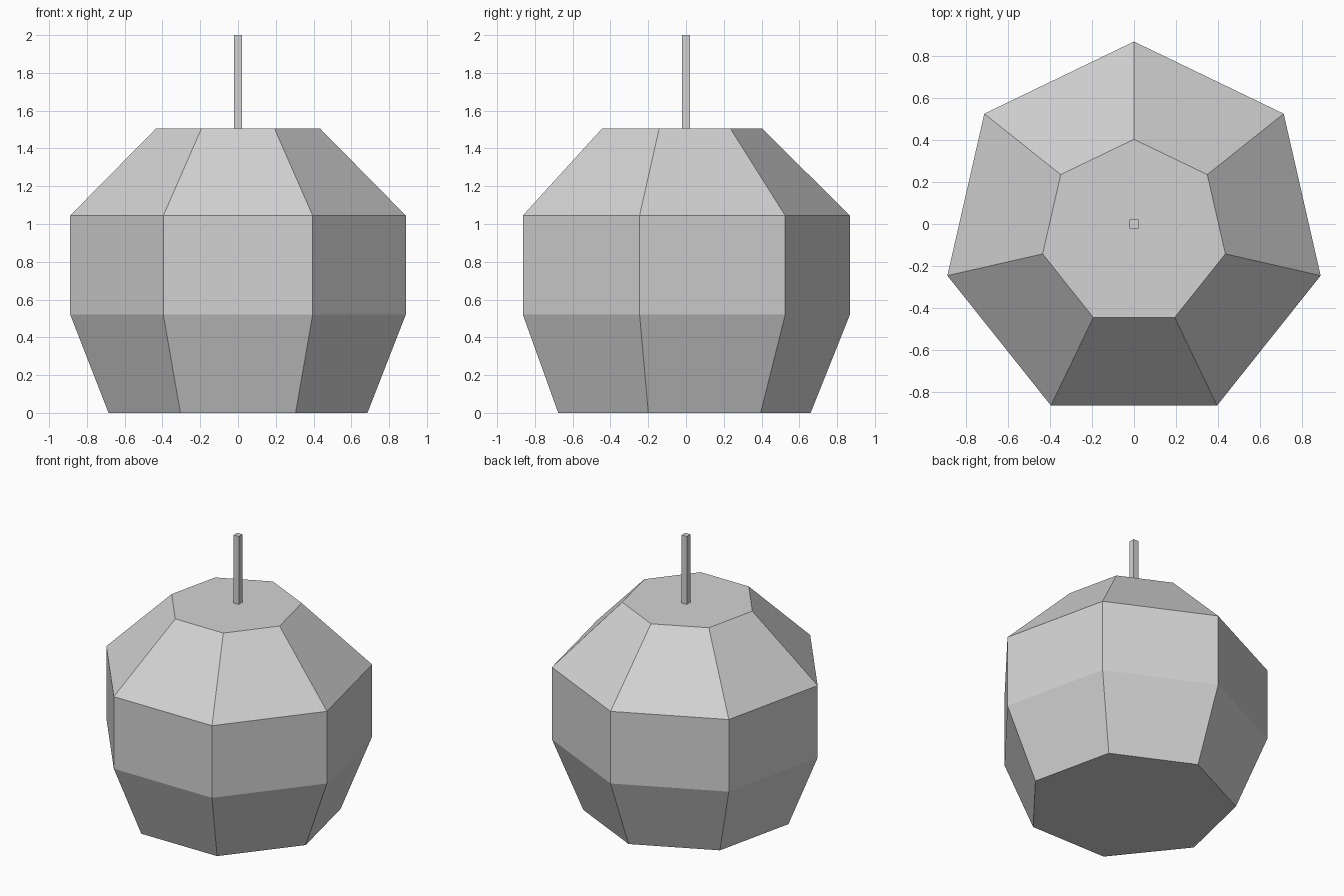
import bpy
import bmesh
from math import sin, cos, tau

default = bpy.data.objects.get("Cube")
if default:
    bpy.data.objects.remove(default, do_unlink=True)

# Single plain grey
GREY = (0.65, 0.65, 0.65, 1.0)
grey = bpy.data.materials.new("plain_grey")
grey.use_nodes = True
grey.diffuse_color = GREY
grey.node_tree.nodes["Principled BSDF"].inputs["Base Color"].default_value = GREY


def stacked_rings(name, sides, profile, turn=0.0, centre_y=0.0):
    """Closed flat-faced solid from (radius, height) rings."""
    bm = bmesh.new()
    rings = []
    for radius, z in profile:
        angles = [turn + tau * i / sides for i in range(sides)]
        rings.append([bm.verts.new((-radius * sin(a), centre_y + radius * cos(a), z))
                      for a in angles])
    for low, high in zip(rings, rings[1:]):
        for i in range(sides):
            j = (i + 1) % sides
            bm.faces.new((low[i], low[j], high[j], high[i]))
    bm.faces.new(rings[0][::-1])
    bm.faces.new(rings[-1])
    bmesh.ops.recalc_face_normals(bm, faces=bm.faces)
    mesh = bpy.data.meshes.new(name)
    bm.to_mesh(mesh)
    bm.free()
    mesh.materials.append(grey)
    obj = bpy.data.objects.new(name, mesh)
    bpy.context.collection.objects.link(obj)
    return obj


# Seven-sided fruit body with one corner pointing to the back
stacked_rings("fruit_body", 7,
              [(0.703, 0), (0.911, 0.52), (0.911, 1.045), (0.446, 1.505)],
              centre_y=-0.043)

# Thin square stem standing on the flat top
stacked_rings("stem", 4, [(0.029, 1.505), (0.029, 2.0)], turn=tau / 8)
